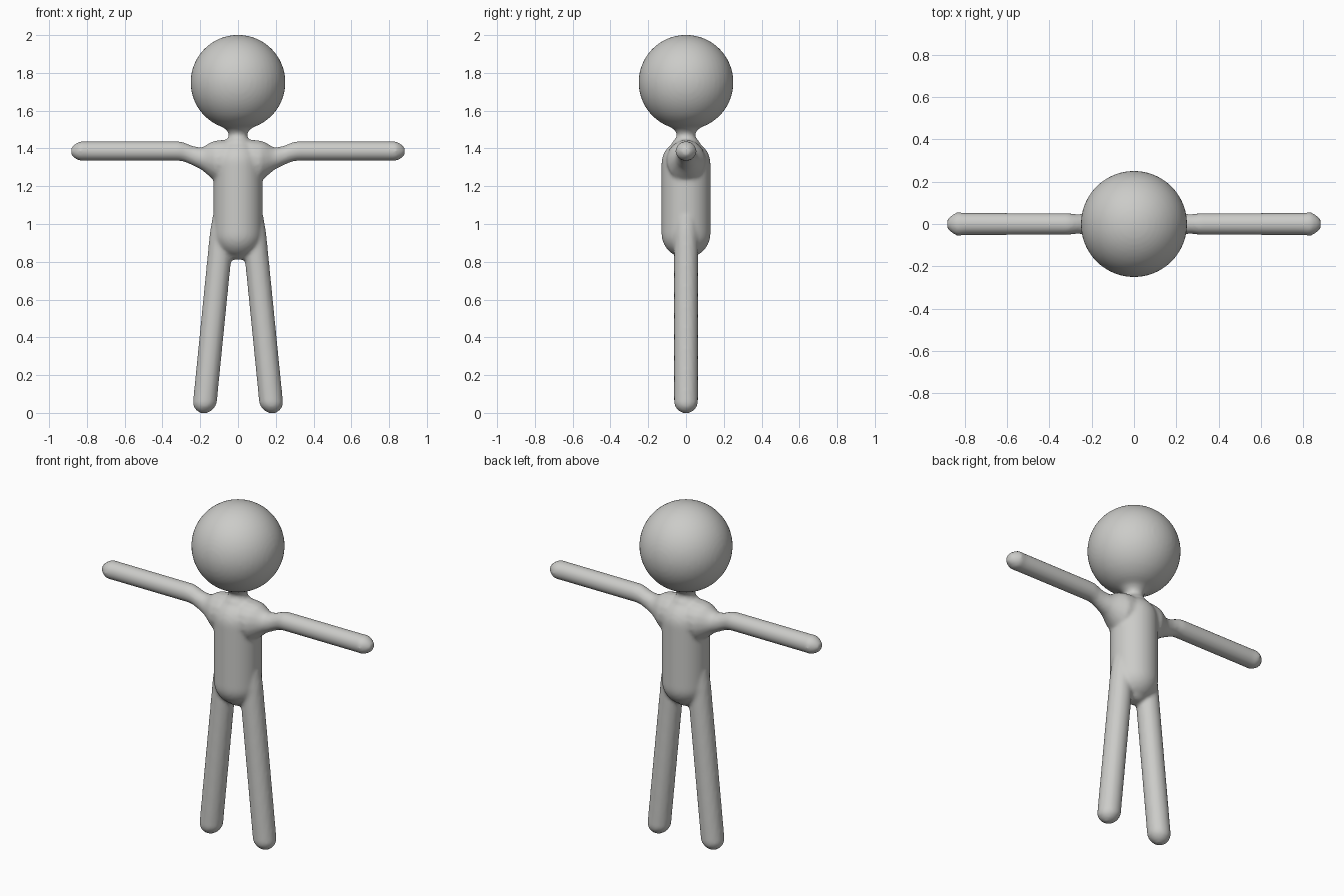
import bpy, bmesh, math
from mathutils import Vector

if "Cube" in bpy.data.objects:
    bpy.data.objects.remove(bpy.data.objects["Cube"])

skin = bpy.data.materials.new("light grey")
skin.diffuse_color = (0.6, 0.6, 0.58, 1)
skin.use_nodes = True
skin.node_tree.nodes["Principled BSDF"].inputs["Base Color"].default_value = skin.diffuse_color


def loft(bm, stations, axis, sides=16):
    """Closed tube; station = (centre, radius along y, radius across)."""
    cross = Vector((0, 0, 1)) if axis == 'x' else Vector((1, 0, 0))
    rings = []
    for centre, ry, rc in stations:
        ring = []
        for i in range(sides):
            a = 2 * math.pi * (i + 0.5) / sides
            ring.append(bm.verts.new(Vector(centre) + Vector((0, ry * math.cos(a), 0))
                                     + cross * rc * math.sin(a)))
        rings.append(ring)
    for a, b in zip(rings, rings[1:]):
        for i in range(sides):
            j = (i + 1) % sides
            bm.faces.new((a[i], a[j], b[j], b[i]))
    bm.faces.new(rings[0][::-1])
    bm.faces.new(rings[-1])


bm = bmesh.new()

# Head
head = bmesh.ops.create_uvsphere(bm, u_segments=48, v_segments=32, radius=0.251)
bmesh.ops.translate(bm, verts=head["verts"], vec=(0, 0, 1.75))

# Torso capsule
R, LOW, HIGH = 0.13, 0.95, 1.318
torso = []
for k in range(9):
    a = math.pi / 2 * (k / 8 - 1) * 0.97
    torso.append(((0, 0, LOW + R * math.sin(a)), R * math.cos(a), R * math.cos(a)))
torso += [((0, 0, 2 * HIGH - (c[2] + HIGH - LOW)), r, r) for c, r, _ in reversed(torso)]
loft(bm, torso, 'z', 32)

# Neck flaring into the head
neck = [(1.40, .08), (1.438, .07), (1.455, .052), (1.475, .049),
        (1.495, .058), (1.515, .085), (1.535, .125), (1.57, .15)]
loft(bm, [((0, 0, z), r, r) for z, r in neck], 'z', 24)

# Shoulder and arm: x, bottom z, top z, half depth
arm = [(.03, 1.24, 1.445, .10), (.08, 1.225, 1.447, .105), (.12, 1.225, 1.442, .10),
       (.145, 1.245, 1.434, .085), (.17, 1.268, 1.417, .07), (.195, 1.288, 1.405, .058),
       (.24, 1.31, 1.413, .048), (.28, 1.328, 1.43, .047), (.31, 1.334, 1.438, .052),
       (.80, 1.334, 1.438, .053), (.835, 1.334, 1.438, .057), (.862, 1.345, 1.425, .042),
       (.883, 1.365, 1.405, .02)]

# Leg: height, radius, following a slanted axis
leg = [(1.10, .045), (1.04, .058), (.95, .064), (.85, .064), (.10, .064), (.05, .064),
       (.028, .055), (.012, .04), (-.001, .018)]

for side in (-1, 1):
    loft(bm, [((side * x, 0, (lo + hi) / 2), d, (hi - lo) / 2) for x, lo, hi, d in arm], 'x')
    loft(bm, [((side * (.181 - .1 * z), 0, z), r, r) for z, r in leg], 'z')

# Crotch web between the legs
loft(bm, [((0, 0, .90), .09, .11), ((0, 0, .85), .07, .085),
          ((0, 0, .825), .05, .06), ((0, 0, .812), .03, .035)], 'z')

bmesh.ops.recalc_face_normals(bm, faces=bm.faces)
mesh = bpy.data.meshes.new("figure_body")
bm.to_mesh(mesh)
bm.free()
body = bpy.data.objects.new("figure_body", mesh)
bpy.context.collection.objects.link(body)
mesh.materials.append(skin)

# Fuse the parts into one skin and soften the joins
fuse = body.modifiers.new("fuse", 'REMESH')
fuse.mode = 'VOXEL'
fuse.voxel_size = 0.011
fuse.use_smooth_shade = True
soften = body.modifiers.new("soften", 'SMOOTH')
soften.factor = 0.5
soften.iterations = 4
